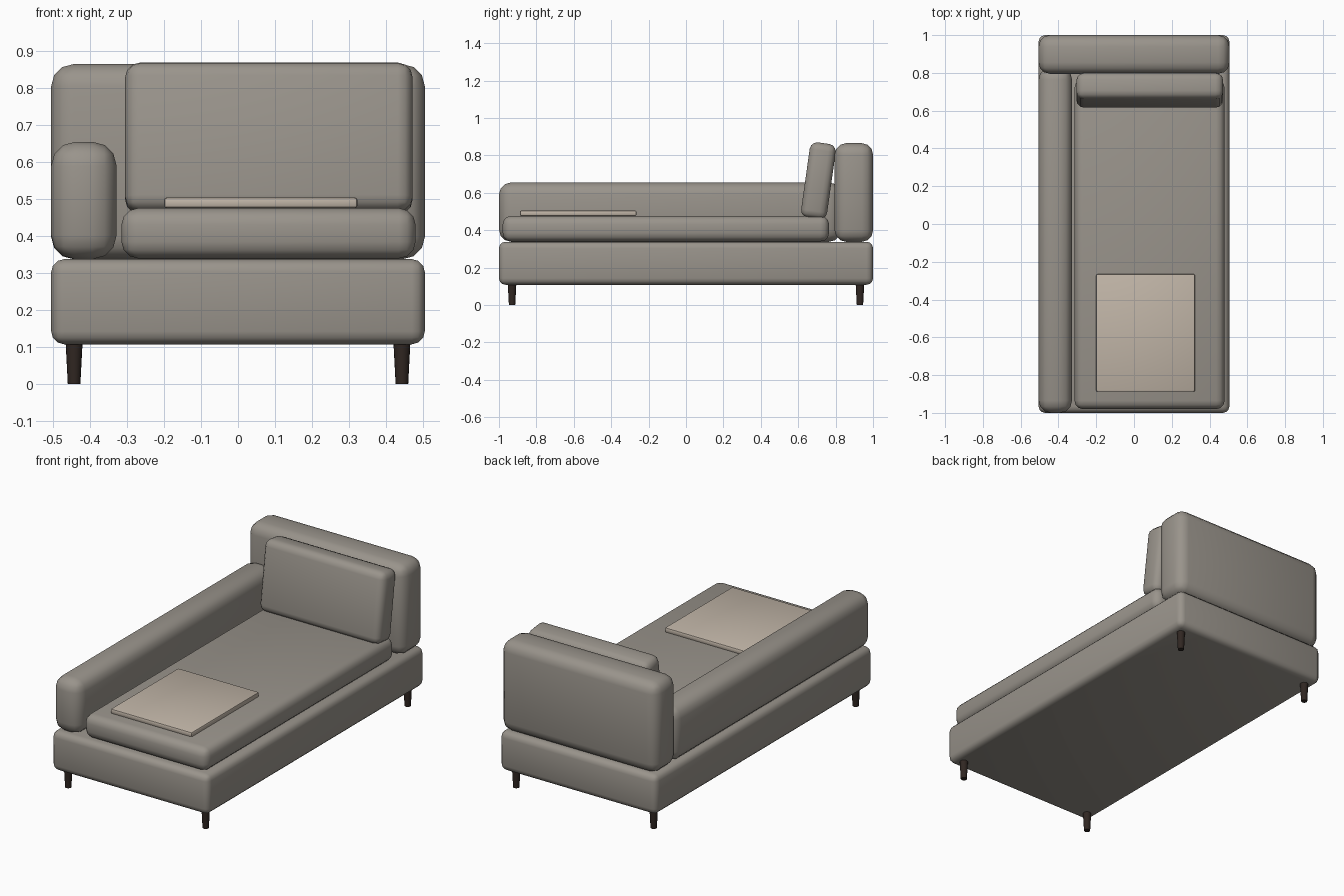
import bpy, bmesh, math

if "Cube" in bpy.data.objects:
    bpy.data.objects.remove(bpy.data.objects["Cube"])


def material(name, rgb):
    m = bpy.data.materials.new(name)
    m.diffuse_color = (*rgb, 1)
    m.use_nodes = True
    m.node_tree.nodes["Principled BSDF"].inputs["Base Color"].default_value = m.diffuse_color
    return m


fabric = material("grey_fabric", (0.32, 0.295, 0.26))
blanket = material("beige_blanket", (0.53, 0.46, 0.385))
wood = material("dark_wood", (0.03, 0.02, 0.016))


def finish(bm, name, mat, loc, angle):
    me = bpy.data.meshes.new(name)
    bm.to_mesh(me)
    bm.free()
    ob = bpy.data.objects.new(name, me)
    ob.location = loc
    me.materials.append(mat)
    bpy.context.collection.objects.link(ob)
    bpy.ops.object.select_all(action='DESELECT')
    ob.select_set(True)
    bpy.context.view_layer.objects.active = ob
    bpy.ops.object.shade_smooth_by_angle(angle=math.radians(angle))
    return ob


def padded_box(name, lo, hi, radius, mat=fabric, segments=3):
    """Box between two corners with rounded edges."""
    size = [b - a for a, b in zip(lo, hi)]
    bm = bmesh.new()
    bmesh.ops.create_cube(bm, size=1)
    bmesh.ops.scale(bm, vec=size, verts=bm.verts)
    bmesh.ops.bevel(bm, geom=bm.edges[:], offset=radius, segments=segments,
                    profile=0.5, affect='EDGES', clamp_overlap=True)
    centre = [(a + b) / 2 for a, b in zip(lo, hi)]
    return finish(bm, name, mat, centre, 40)


# Upholstered body
padded_box("base", (-0.505, -1, 0.108), (0.505, 1, 0.338), 0.035)
padded_box("armrest", (-0.505, -1, 0.338), (-0.328, 0.83, 0.655), 0.065)
padded_box("backrest", (-0.505, 0.795, 0.338), (0.505, 1, 0.865), 0.06)
padded_box("seat_cushion", (-0.315, -0.98, 0.34), (0.48, 0.765, 0.476), 0.045)

# Back cushion leaning against the backrest
cushion = padded_box("back_cushion", (-0.305, 0.638, 0.461),
                     (0.472, 0.778, 0.867), 0.04)
cushion.rotation_euler.x = math.radians(-8)

# Folded blanket on the seat
padded_box("blanket", (-0.2, -0.888, 0.476), (0.323, -0.265, 0.505), 0.008, blanket, 2)

# Tapered legs
for side, x in (("left", -0.443), ("right", 0.443)):
    for end, y in (("front", -0.93), ("back", 0.93)):
        bm = bmesh.new()
        bmesh.ops.create_cone(bm, cap_ends=True, segments=16, radius1=0.017,
                              radius2=0.023, depth=0.115)
        finish(bm, f"{end}_{side}_leg", wood, (x, y, 0.0575), 40)
